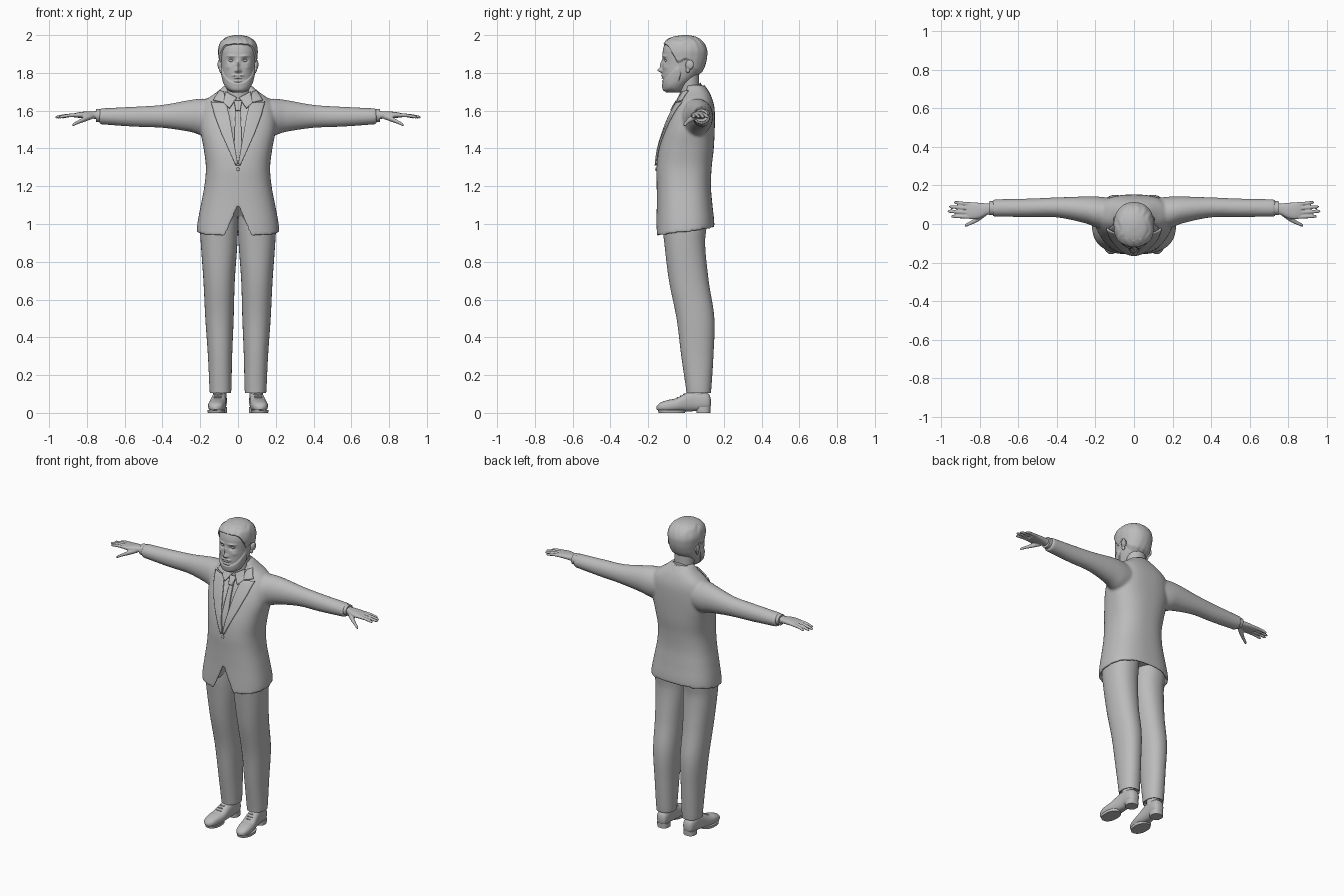
import bpy, bmesh, math
from mathutils import Vector

if "Cube" in bpy.data.objects:
    bpy.data.objects.remove(bpy.data.objects["Cube"])

mat = bpy.data.materials.new("plain grey")
mat.use_nodes = True
GREY = (0.5, 0.5, 0.5, 1)
mat.diffuse_color = GREY
mat.node_tree.nodes["Principled BSDF"].inputs["Base Color"].default_value = GREY


def profile(rows, k):
    """Smooth interpolation of rows keyed by their first column."""
    k = min(max(k, rows[0][0]), rows[-1][0])
    i = 0
    while i < len(rows) - 2 and k > rows[i + 1][0]:
        i += 1
    a, b = rows[i], rows[i + 1]
    p, q = rows[max(i - 1, 0)], rows[min(i + 2, len(rows) - 1)]
    h = b[0] - a[0]
    t = (k - a[0]) / h
    out = []
    for j in range(1, len(a)):
        m0 = (b[j] - p[j]) / (b[0] - p[0]) * h
        m1 = (q[j] - a[j]) / (q[0] - a[0]) * h
        out.append((2*t**3 - 3*t*t + 1) * a[j] + (t**3 - 2*t*t + t) * m0
                   + (3*t*t - 2*t**3) * b[j] + (t**3 - t*t) * m1)
    return out


def spow(c, e):
    return math.copysign(abs(c) ** e, c)


def tube(bm, rows, axis="z", n=32, m=24, p=2.0, lo=None, hi=None, grow=0, fade=0, lip=0, side=1):
    """Loft superellipse sections (key, centre u, centre v, radius u, radius v) along an axis."""
    rings = []
    steps = [(i / m, 1, 0) for i in range(m + 1)]
    if lip:
        steps = [(0, 0.93, lip), (0, 0.93, 0)] + steps
    for t, scale, lift in steps:
        ring = []
        for j in range(n):
            a = 2 * math.pi * j / n
            k0 = lo(a) if lo else rows[0][0]
            k1 = hi(a) if hi else rows[-1][0]
            k = k0 + t * (k1 - k0) + lift
            cu, cv, ru, rv = profile(rows, k)
            g = grow * (min(1, t * fade, (1 - t) * fade if hi else 1) if fade else 1)
            u = cu + (max(ru, 0.002) * scale + g) * spow(math.cos(a), 2 / p)
            v = cv + (max(rv, 0.002) * scale + g) * spow(math.sin(a), 2 / p)
            co = {"x": (k * side, u, v), "y": (u * side, k, v), "z": (u * side, v, k)}[axis]
            ring.append(bm.verts.new(co))
        rings.append(ring)
    for r, s in zip(rings, rings[1:]):
        for j in range(n):
            bm.faces.new((r[j], r[(j + 1) % n], s[(j + 1) % n], s[j]))
    for ring in (rings[0], rings[-1]):
        mid = bm.verts.new(sum((v.co for v in ring), Vector()) / n)
        for j in range(n):
            bm.faces.new((ring[j], ring[(j + 1) % n], mid))
    return [v for r in rings for v in r]


def ball(bm, centre, size):
    made = bmesh.ops.create_uvsphere(bm, u_segments=20, v_segments=14, radius=1)["verts"]
    for v in made:
        v.co = Vector(centre) + Vector([c * s for c, s in zip(v.co, size)])


def finish(name, bm, mirror=False, voxel=0, smooth=0, thick=0):
    bmesh.ops.recalc_face_normals(bm, faces=bm.faces)
    me = bpy.data.meshes.new(name)
    bm.to_mesh(me)
    bm.free()
    me.materials.append(mat)
    ob = bpy.data.objects.new(name, me)
    bpy.context.collection.objects.link(ob)
    bpy.ops.object.select_all(action="DESELECT")
    ob.select_set(True)
    bpy.context.view_layer.objects.active = ob
    bpy.ops.object.shade_smooth_by_angle(angle=math.radians(50))
    if thick:
        ob.modifiers.new("thickness", "SOLIDIFY").thickness = thick
        ob.modifiers["thickness"].offset = 0
    if voxel:
        mod = ob.modifiers.new("blend", "REMESH")
        mod.mode, mod.voxel_size, mod.use_smooth_shade = "VOXEL", voxel, True
    if smooth:
        mod = ob.modifiers.new("soften", "SMOOTH")
        mod.factor, mod.iterations = 0.5, smooth
    if mirror:
        ob.modifiers.new("mirror", "MIRROR").use_mirror_merge = False
    return ob


def sec(z, w, front, back):
    return (z, 0, (front + back) / 2, w, (back - front) / 2)


# Jacket: body and sleeves blended into one skin
TORSO = [sec(*r) for r in (
    (.93, .22, -.16, .145), (1.0, .215, -.158, .15), (1.1, .197, -.155, .14),
    (1.2, .178, -.155, .132), (1.3, .17, -.156, .136), (1.4, .182, -.143, .147),
    (1.5, .2, -.113, .152), (1.57, .2, -.085, .153), (1.62, .19, -.06, .15),
    (1.66, .165, -.036, .14), (1.7, .11, -.02, .122), (1.735, .07, -.01, .095))]
ARM = [(.08, .06, 1.57, .07, .08), (.18, .06, 1.566, .082, .098), (.25, .073, 1.572, .07, .085),
       (.4, .086, 1.57, .052, .061), (.55, .084, 1.568, .048, .053), (.735, .083, 1.57, .045, .042)]


def hem(a):
    z = .957 + .022 * math.sin(a)
    if math.sin(a) < 0:
        z += .165 * max(0, 1 - abs(.21 * spow(math.cos(a), .8)) / .068)
    return z


bm = bmesh.new()
for v in tube(bm, TORSO, n=144, m=70, p=2.5, lo=hem, lip=.05):
    if v.co.y < 0 and v.co.z > 1.32 and abs(v.co.x) < .2 * (v.co.z - 1.32):
        v.co.y += .014
for s in (-1, 1):
    tube(bm, ARM, "x", n=40, m=40, side=s)
finish("jacket", bm, voxel=.008, smooth=6)


def front_y(x, z):
    _, cy, rx, ry = profile(TORSO, z)
    return cy - ry * max(0, 1 - min(1, abs(x) / rx) ** 2.5) ** .4


def plate(name, inner, outer, off, thick=.009, mirror=True, cols=8, rows=24):
    """Thin panel following the chest between two (x, z) edges."""
    bm = bmesh.new()

    def along(edge, t):
        f = t * (len(edge) - 1)
        i = min(int(f), len(edge) - 2)
        return Vector(edge[i]).lerp(Vector(edge[i + 1]), f - i)
    grid = []
    for i in range(rows + 1):
        a, b = along(inner, i / rows), along(outer, i / rows)
        pts = [a.lerp(b, j / cols) for j in range(cols + 1)]
        grid.append([bm.verts.new((p.x, front_y(p.x, p.y) - off, p.y)) for p in pts])
    for r, s in zip(grid, grid[1:]):
        for j in range(cols):
            bm.faces.new((r[j], r[j + 1], s[j + 1], s[j]))
    finish(name, bm, mirror=mirror, thick=thick)


# Lapels, upper collar pieces, shirt collar points and tie
plate("lapel", [(.062, 1.64), (.045, 1.57), (.028, 1.47), (.001, 1.32)],
      [(.142, 1.645), (.122, 1.57), (.088, 1.48), (.012, 1.31)], .006)
plate("lapel_collar", [(.075, 1.7), (.062, 1.64)], [(.098, 1.705), (.13, 1.655)], .007, rows=8)
plate("shirt_collar_point", [(.006, 1.668), (.045, 1.612)], [(.066, 1.7), (.076, 1.64)], .008, .008, rows=8)
tie = [(.012, 1.605), (.018, 1.5), (.021, 1.4), (.012, 1.31)]
plate("tie", [(-x, z) for x, z in tie], tie, -.004, mirror=False)
knot = [(.021, 1.65), (.012, 1.6)]
plate("tie_knot", [(-x, z) for x, z in knot], knot, .006, .016, mirror=False, rows=6)

bm = bmesh.new()
ball(bm, (0, -.158, 1.29), (.009, .005, .009))
finish("jacket_button", bm)

# Collars round the neck, lower at the front
bm = bmesh.new()
tube(bm, [(1.655, 0, .05, .135, .088), (1.7, 0, .048, .106, .074), (1.738, 0, .044, .078, .052)],
     n=64, m=10, hi=lambda a: 1.7 + .036 * math.sin(a))
finish("jacket_collar", bm)
bm = bmesh.new()
tube(bm, [(1.63, 0, .025, .075, .06), (1.7, 0, .025, .07, .058), (1.755, 0, .026, .067, .054)],
     n=64, m=10, hi=lambda a: 1.712 + .038 * math.sin(a))
finish("shirt_collar", bm)
bm = bmesh.new()
tube(bm, [(1.62, 0, .02, .06, .052), (1.72, 0, .018, .06, .052), (1.83, 0, .01, .062, .06)], n=48)
finish("neck", bm)

# Head with sculpted face: (x, z, spread x, spread z, push along y)
HEAD = [sec(*r) for r in (
    (1.697, .03, -.105, -.03), (1.71, .05, -.117, -.015), (1.735, .068, -.122, .005),
    (1.77, .08, -.124, .045), (1.81, .087, -.126, .08), (1.85, .091, -.125, .097),
    (1.885, .095, -.124, .104), (1.92, .097, -.122, .104), (1.955, .088, -.111, .09),
    (1.98, .067, -.087, .066), (1.993, .042, -.055, .04), (2.0, .008, -.012, .005))]
FACE = [(0, 1.814, .011, .012, -.024), (0, 1.843, .008, .02, -.013), (0, 1.772, .019, .005, -.005),
        (0, 1.766, .022, .0025, .006), (0, 1.757, .016, .004, -.004)]
for s in (-1, 1):
    FACE += [(s * .036, 1.865, .016, .011, .014), (s * .036, 1.889, .022, .006, -.007),
             (s * .013, 1.81, .006, .006, -.007), (s * .018, 1.786, .014, .006, -.008),
             (s * .052, 1.83, .014, .012, -.004)]
bm = bmesh.new()
for v in tube(bm, HEAD, n=144, m=100, p=2.2):
    if v.co.y < -.02:
        x, z = v.co.x, v.co.z
        v.co.y += sum(d * math.exp(-((x - fx) / sx) ** 2 - ((z - fz) / sz) ** 2)
                      for fx, fz, sx, sz, d in FACE)
finish("head", bm)

bm = bmesh.new()
ball(bm, (.036, -.1, 1.865), (.014, .013, .008))
finish("eye", bm, mirror=True)

# Ears: rim, bowl and lobe
bm = bmesh.new()
ball(bm, (.094, .018, 1.842), (.011, .021, .027))
ball(bm, (.091, .01, 1.815), (.009, .012, .016))
ball(bm, (.102, .024, 1.845), (.006, .017, .024))
finish("ear", bm, mirror=True, voxel=.003, smooth=3)

# Hair and beard as raised shells over the head
HAIRLINE = [(-1, 1.95), (-.75, 1.94), (-.5, 1.9), (-.2, 1.85), (.1, 1.87), (.5, 1.81), (1, 1.785)]
BEARD = [(-1, 1.75), (-.85, 1.765), (-.6, 1.79), (-.2, 1.84), (0, 1.8), (.2, 1.712), (1, 1.71)]
bm = bmesh.new()
for v in tube(bm, HEAD, n=96, m=50, p=2.2, lo=lambda a: profile(HAIRLINE, math.sin(a))[0],
              grow=.008, fade=10):
    wave = .0014 * math.sin(v.co.x * 170 + math.sin(v.co.y * 60) * 2)
    v.co.z += wave * (v.co.z < 1.985)
    v.co.x *= 1 + wave * 6
finish("hair", bm)
bm = bmesh.new()
tube(bm, HEAD, n=96, m=24, p=2.2, lo=lambda a: 1.698,
     hi=lambda a: profile(BEARD, math.sin(a))[0], grow=.005, fade=6)
finish("beard", bm)

# Hands: palm, four fingers and thumb blended
bm = bmesh.new()
tube(bm, [(.72, .08, 1.575, .028, .024), (.76, .077, 1.577, .029, .02), (.8, .07, 1.578, .04, .018),
          (.84, .068, 1.577, .044, .015), (.868, .07, 1.575, .038, .011)], "x", p=2.4)
for y0, y1, tip in ((.102, .112, .935), (.081, .09, .96), (.059, .066, .968), (.037, .04, .95)):
    mid = (.85 + tip) / 2
    tube(bm, [(.84, y0, 1.577, .011, .01), (mid, (y0 + y1) / 2, 1.574, .0095, .009),
              (tip - .008, y1, 1.566, .008, .007), (tip, y1, 1.564, .004, .003)], "x", n=16, m=16)
tube(bm, [(.77, .055, 1.57, .014, .014), (.81, .028, 1.556, .016, .014), (.845, .007, 1.54, .011, .01),
          (.87, -.005, 1.527, .009, .008), (.878, -.009, 1.523, .004, .004)], "x", n=16)
finish("hand", bm, mirror=True, voxel=.004, smooth=2)

bm = bmesh.new()
tube(bm, [(.71, .082, 1.574, .037, .035), (.752, .082, 1.575, .036, .034)], "x", m=2)
finish("shirt_cuff", bm, mirror=True)

# Trousers
LEG = [(.105, .093, .067, .056, .064), (.13, .093, .067, .058, .067), (.3, .095, .06, .064, .085),
       (.5, .098, .05, .075, .1), (.7, .1, .015, .083, .105), (.9, .1, -.007, .097, .108),
       (1.0, .1, -.007, .1, .117), (1.13, .09, -.005, .09, .115)]
bm = bmesh.new()
tube(bm, LEG, n=48, m=60, p=2.2, lip=.02)
finish("trouser_leg", bm, mirror=True)

# Shoes with heel, sock and laces
SHOE = [(-.156, .118, .026, .01, .008), (-.14, .117, .031, .031, .021), (-.1, .115, .036, .043, .031),
        (-.05, .109, .042, .046, .036), (0, .103, .056, .041, .049), (.04, .099, .065, .038, .056),
        (.1, .096, .062, .037, .048), (.125, .095, .057, .028, .038), (.132, .095, .055, .012, .016)]
bm = bmesh.new()
for v in tube(bm, SHOE, "y", n=40, m=50, p=2.4):
    v.co.z = max(v.co.z, .008)
finish("shoe", bm, mirror=True)
bm = bmesh.new()
tube(bm, [(0, .096, .092, .037, .037), (.03, .096, .092, .038, .038)], n=32, m=2, p=2.5)
tube(bm, [(0, .115, -.075, .045, .07), (.016, .115, -.075, .047, .074)], n=40, m=2, p=2.2)
finish("shoe_sole", bm, mirror=True)
bm = bmesh.new()
tube(bm, [(.06, .096, .06, .036, .04), (.2, .095, .065, .036, .04)], m=4)
finish("sock", bm, mirror=True)
bm = bmesh.new()
for y in (-.045, -.028, -.011):
    cx, cz, _, rz = profile(SHOE, y)
    ball(bm, (cx, y, cz + rz), (.022, .004, .004))
finish("shoe_laces", bm, mirror=True)
